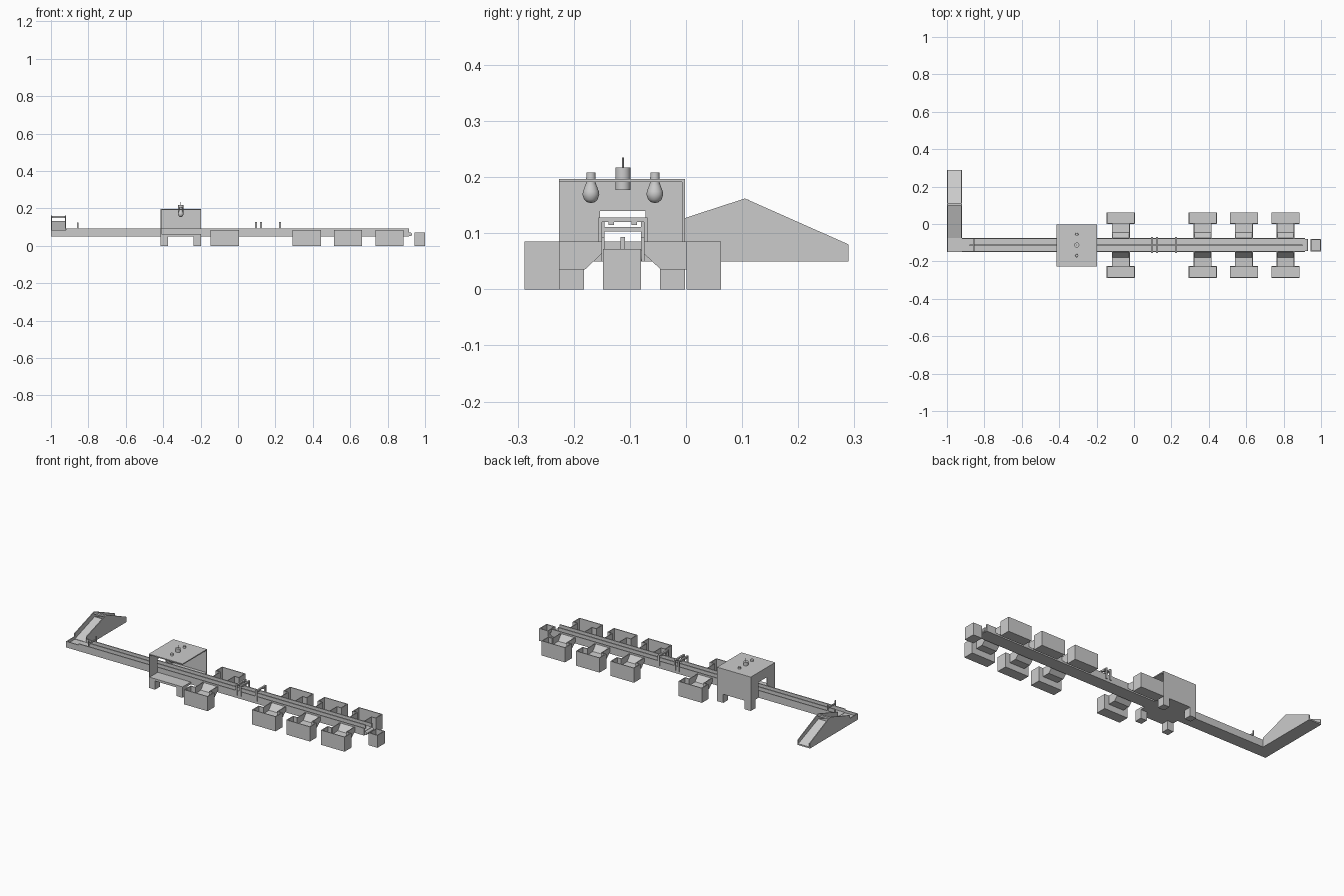
import bpy, bmesh
from math import pi, cos, sin

if "Cube" in bpy.data.objects:
    bpy.data.objects.remove(bpy.data.objects["Cube"])

CY = -0.1125  # belt centre line in y


def mesh_obj(name, bm):
    bmesh.ops.recalc_face_normals(bm, faces=bm.faces)
    me = bpy.data.meshes.new(name)
    bm.to_mesh(me)
    bm.free()
    ob = bpy.data.objects.new(name, me)
    bpy.context.collection.objects.link(ob)
    return ob


def boxes(name, specs):
    """One object from several boxes given as x0, x1, y0, y1, z0, z1."""
    bm = bmesh.new()
    for x0, x1, y0, y1, z0, z1 in specs:
        vs = bmesh.ops.create_cube(bm, size=1)["verts"]
        for v in vs:
            v.co = (x0 + (v.co.x + .5) * (x1 - x0), y0 + (v.co.y + .5) * (y1 - y0),
                    z0 + (v.co.z + .5) * (z1 - z0))
    return mesh_obj(name, bm)


def prisms(name, specs):
    """One object from several y-z profiles extruded from x0 to x1."""
    bm = bmesh.new()
    for pts, x0, x1 in specs:
        f = bm.faces.new([bm.verts.new((x0, y, z)) for y, z in pts])
        ext = bmesh.ops.extrude_face_region(bm, geom=[f])["geom"]
        for v in ext:
            if isinstance(v, bmesh.types.BMVert):
                v.co.x = x1
    return mesh_obj(name, bm)


def lathe(name, prof, x, y, n=24):
    """Profile of radius, z turned round a vertical axis."""
    bm = bmesh.new()
    rings = [[bm.verts.new((x + r * cos(2 * pi * i / n), y + r * sin(2 * pi * i / n), z))
              for i in range(n)] for r, z in prof]
    for a, b in zip(rings, rings[1:]):
        for i in range(n):
            bm.faces.new((a[i], a[(i + 1) % n], b[(i + 1) % n], b[i]))
    bm.faces.new(rings[0])
    bm.faces.new(rings[-1])
    ob = mesh_obj(name, bm)
    bpy.ops.object.select_all(action='DESELECT')
    ob.select_set(True)
    bpy.context.view_layer.objects.active = ob
    bpy.ops.object.shade_smooth_by_angle()
    return ob


# Main belt with side rails and a centre divider
boxes("belt", [(-0.92, 0.915, -0.146, -0.079, 0.05, 0.072)])
boxes("belt_rails", [(-0.92, 0.915, -0.151, -0.145, 0.05, 0.092),
                     (-0.92, 0.915, -0.08, -0.074, 0.05, 0.092)])
boxes("belt_divider", [(-0.88, 0.90, CY - .004, CY + .004, 0.071, 0.093)])
roller = lathe("end_roller", [(0.01, -0.033), (0.01, 0.033)], 0, 0)
roller.rotation_euler.x = pi / 2
roller.location = (0.92, CY, 0.061)

# Corner tray joining belt and feed ramp
boxes("corner_tray", [(-1, -0.92, -0.151, -0.074, 0.05, 0.07),
                      (-1, -0.995, -0.151, -0.074, 0.05, 0.085),
                      (-1, -0.92, -0.151, -0.146, 0.05, 0.085)])

# Feed ramp: floor, two side walls and a bar over the peak
floor = [(-0.076, 0.05), (0.29, 0.05), (0.29, 0.058), (0.105, 0.132), (-0.076, 0.072)]
side = [(-0.076, 0.05), (0.29, 0.05), (0.29, 0.08), (0.105, 0.162), (-0.076, 0.103)]
prisms("ramp_floor", [(floor, -0.996, -0.924)])
prisms("ramp_sides", [(side, -1, -0.995), (side, -0.925, -0.92)])
boxes("ramp_bar", [(-0.996, -0.924, 0.099, 0.111, 0.149, 0.16)])


# Sensor gates across the belt
def gate(name, x, top):
    y0, y1, t = -0.156, -0.069, 0.005
    boxes(name, [(x - t, x + t, y0, y0 + .006, 0.065, top),
                 (x - t, x + t, y1 - .006, y1, 0.065, top),
                 (x - t, x + t, y0, y1, top - .008, top),
                 (x - t, x + t, -0.138, -0.128, top - .013, top - .007),
                 (x - t, x + t, -0.097, -0.087, top - .013, top - .007)])


for i, gx in enumerate((0.097, 0.122, 0.225)):
    gate(f"sensor_gate_{i + 1}", gx, 0.128)
boxes("levelling_gate", [(-0.86, -0.854, -0.151, -0.145, 0.09, 0.125),
                         (-0.86, -0.854, -0.08, -0.074, 0.09, 0.125),
                         (-0.86, -0.854, -0.151, -0.074, 0.103, 0.111)])

# Inspection booth, open at the front and on the right
X0, X1, Y0, Y1 = -0.415, -0.198, -0.226, -0.002
boxes("booth_roof", [(X0, X1, Y0, Y1, 0.191, 0.197)])
boxes("booth_back", [(X0, X1, Y1 - .005, Y1, 0.05, 0.193)])
boxes("booth_end", [(X0, X0 + .005, Y0, -0.153, 0.05, 0.193),
                    (X0, X0 + .005, -0.072, Y1, 0.05, 0.193),
                    (X0, X0 + .005, -0.153, -0.072, 0.14, 0.193)])
boxes("booth_floor", [(X0, X1, Y0, Y1, 0.05, 0.063)])
boxes("booth_legs", [(x, x + .04, y, y + .044, 0, 0.055)
                     for x in (X0, X1 - .04) for y in (Y0, Y1 - .044)])

# Camera and two lamps through the roof
CX = -0.306
lathe("camera", [(0.0135, 0.177), (0.0135, 0.217)], CX, CY)
lathe("camera_cable", [(0.002, 0.21), (0.002, 0.235)], CX, CY, 10)
for side_name, y in (("front", CY - .057), ("back", CY + .057)):
    lathe(f"lamp_{side_name}",
          [(0.001, 0.154), (0.007, 0.1555), (0.012, 0.16), (0.015, 0.169), (0.014, 0.175),
           (0.011, 0.183), (0.0085, 0.19), (0.008, 0.208)], CX, y)

# Sorting bins and chutes, mirrored about the belt
chute_floor = [(0.036, 0.065), (0.068, 0.035), (0.116, 0.035), (0.116, 0.047),
               (0.066, 0.049), (0.038, 0.083)]
chute_side = [(0.036, 0.065), (0.068, 0.035), (0.116, 0.035), (0.116, 0.085), (0.036, 0.085)]
T, W, C = 0.005, 0.076, 0.046
for n, bx in enumerate((-0.07, 0.367, 0.588, 0.81)):
    for s, label in ((-1, "front"), (1, "back")):
        def yy(a, b):
            return sorted((CY + s * a, CY + s * b))
        x0, x1 = bx - W, bx + W
        out, near, far = yy(0.113, 0.175), yy(0.113, 0.118), yy(0.17, 0.175)
        boxes(f"bin_{label}_{n + 1}", [(x0, x1, *out, 0, T),
                                       (x0, x0 + T, *out, 0, 0.085),
                                       (x1 - T, x1, *out, 0, 0.085),
                                       (x0, x1, *far, 0, 0.085),
                                       (x0, x1, *near, 0, 0.046),
                                       (x0, bx - C, *near, 0.04, 0.085),
                                       (bx + C, x1, *near, 0.04, 0.085)])
        fl = [(CY + s * y, z) for y, z in chute_floor]
        sd = [(CY + s * y, z) for y, z in chute_side]
        prisms(f"chute_{label}_{n + 1}", [(fl, bx - C, bx + C),
                                          (sd, bx - C - .002, bx - C + .002),
                                          (sd, bx + C - .002, bx + C + .002)])

# Open reject bin at the belt end
a, b, c, d, h = 0.943, 1.0, -0.148, -0.08, 0.072
boxes("end_bin", [(a, b, c, d, 0, T), (a, a + T, c, d, 0, h), (b - T, b, c, d, 0, h),
                  (a, b, c, c + T, 0, h), (a, b, d - T, d, 0, h)])
